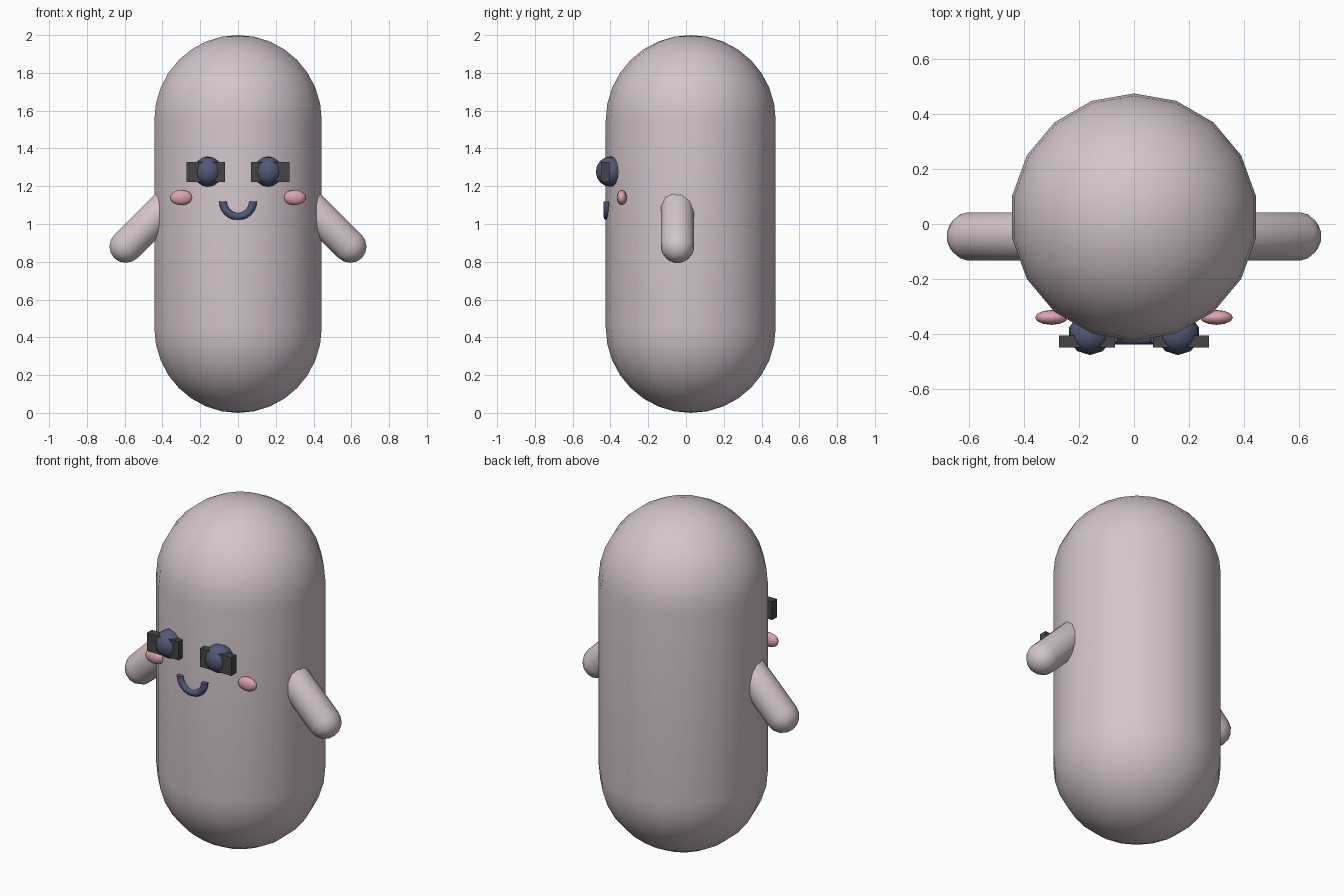
import bpy, bmesh
from math import sin, cos, pi
from mathutils import Vector, Matrix

if "Cube" in bpy.data.objects:
    bpy.data.objects.remove(bpy.data.objects["Cube"])


def material(name, rgb):
    mat = bpy.data.materials.new(name)
    mat.use_nodes = True
    mat.diffuse_color = (*rgb, 1)
    mat.node_tree.nodes["Principled BSDF"].inputs["Base Color"].default_value = (*rgb, 1)
    return mat


SKIN = material("pale mauve", (0.65, 0.56, 0.59))
NAVY = material("slate navy", (0.085, 0.10, 0.18))
PINK = material("blush pink", (0.70, 0.37, 0.43))
CHARCOAL = material("charcoal", (0.06, 0.06, 0.06))


def finish(name, bm, mat, smooth=True):
    bmesh.ops.recalc_face_normals(bm, faces=bm.faces)
    mesh = bpy.data.meshes.new(name)
    bm.to_mesh(mesh)
    bm.free()
    mesh.materials.append(mat)
    obj = bpy.data.objects.new(name, mesh)
    bpy.context.collection.objects.link(obj)
    if smooth:
        bpy.ops.object.select_all(action="DESELECT")
        obj.select_set(True)
        bpy.context.view_layer.objects.active = obj
        bpy.ops.object.shade_smooth_by_angle(angle=pi / 3)
    return obj


def capsule(name, start, end, radius, sides, rings, mat, turn=0):
    """Half-round profile spun around the line from start to end."""
    start, end = Vector(start), Vector(end)
    length = (end - start).length
    profile = [(radius * sin(a), -radius * cos(a)) for a in
               (pi / 2 * i / rings for i in range(rings + 1))]
    profile += [(r, length - z) for r, z in reversed(profile)]
    bm = bmesh.new()
    verts = [bm.verts.new((r, 0, z)) for r, z in profile]
    edges = [bm.edges.new(pair) for pair in zip(verts, verts[1:])]
    bmesh.ops.spin(bm, geom=verts + edges, cent=(0, 0, 0), axis=(0, 0, 1),
                   angle=2 * pi, steps=sides)
    bmesh.ops.remove_doubles(bm, verts=bm.verts, dist=0.0005)
    tilt = (end - start).to_track_quat("Z", "Y").to_matrix().to_4x4()
    bm.transform(Matrix.Translation(start) @ tilt @ Matrix.Rotation(turn, 4, "Z"))
    return finish(name, bm, mat)


def ellipsoid(name, centre, radii, sides, rings, mat, turn=0):
    bm = bmesh.new()
    bmesh.ops.create_uvsphere(bm, u_segments=sides, v_segments=rings, radius=1)
    bm.transform(Matrix.Translation(centre) @ Matrix.Diagonal((*radii, 1))
                 @ Matrix.Rotation(turn, 4, "Z"))
    return finish(name, bm, mat)


def box(name, centre, size, mat):
    bm = bmesh.new()
    bmesh.ops.create_cube(bm, size=1)
    bm.transform(Matrix.Translation(centre) @ Matrix.Diagonal((*size, 1)))
    return finish(name, bm, mat, smooth=False)


# Body, with a corner of its outline facing front and back
capsule("body", (0, 0.025, 0.45), (0, 0.025, 1.55), 0.45, 18, 8, SKIN, turn=pi / 2)

# Arms, eyes, lenses and cheeks on both sides
for side, s in (("left", 1), ("right", -1)):
    capsule(side + "_arm", (s * 0.37, -0.045, 1.104), (s * 0.592, -0.045, 0.883),
            0.09, 12, 4, SKIN, turn=pi / 12)
    ellipsoid(side + "_eye", (s * 0.16, -0.40, 1.277), (0.08, 0.077, 0.08),
              10, 8, NAVY, turn=0)
    box(side + "_lens", (s * 0.171, -0.428, 1.275), (0.204, 0.044, 0.107), CHARCOAL)
    ellipsoid(side + "_cheek", (s * 0.3, -0.34, 1.14), (0.06, 0.027, 0.04),
              12, 8, PINK)

# Smile: a round tube bent along a half circle
bm = bmesh.new()
tube = [bm.verts.new((0.08 + 0.02 * cos(a), 0.018 * sin(a), 0))
        for a in (2 * pi * i / 8 for i in range(8))]
cap = bm.faces.new(tube)
bmesh.ops.spin(bm, geom=[cap], cent=(0, 0, 0), axis=(0, 1, 0), angle=pi, steps=12)
if sum(v.co.z for v in bm.verts) > 0:
    bm.transform(Matrix.Rotation(pi, 4, "Y"))
bm.transform(Matrix.Translation((0, -0.42, 1.12)))
finish("smile", bm, NAVY)
